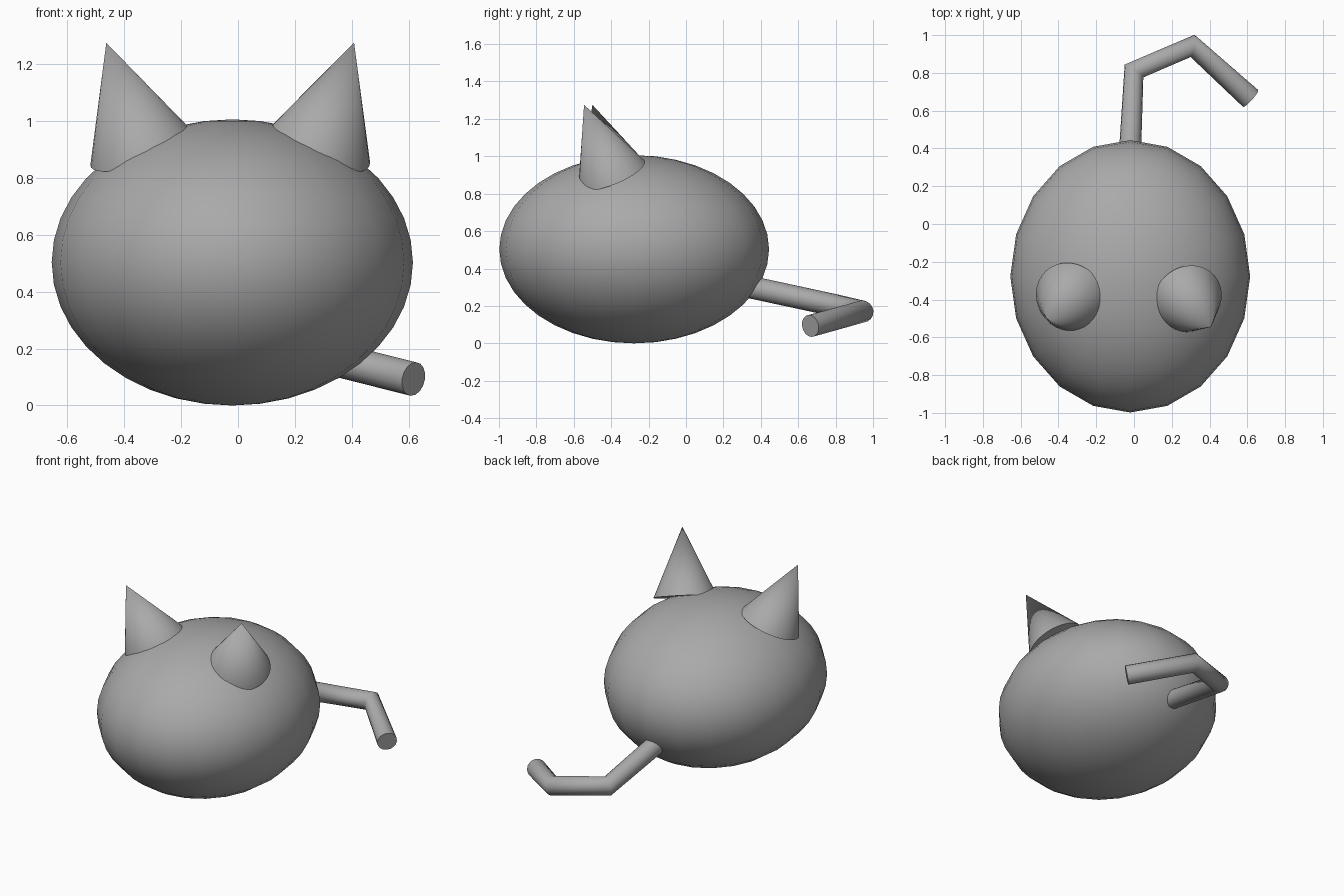
import bpy
from mathutils import Vector

if "Cube" in bpy.data.objects:
    bpy.data.objects.remove(bpy.data.objects["Cube"])

# One plain grey for the whole model
grey = bpy.data.materials.new("plain_grey")
grey.use_nodes = True
GREY = (0.4, 0.4, 0.4, 1)
grey.diffuse_color = GREY
grey.node_tree.nodes["Principled BSDF"].inputs["Base Color"].default_value = GREY


def finish(obj, name, angle):
    obj.name = name
    obj.data.materials.clear()
    obj.data.materials.append(grey)
    bpy.ops.object.select_all(action='DESELECT')
    obj.select_set(True)
    bpy.context.view_layer.objects.active = obj
    bpy.ops.object.shade_smooth_by_angle(angle=angle)


def make_ear(name, base, tip):
    base, tip = Vector(base), Vector(tip)
    axis = tip - base
    bpy.ops.mesh.primitive_cone_add(
        vertices=32, radius1=0.19, radius2=0, depth=axis.length,
        location=(base + tip) / 2,
        rotation=axis.to_track_quat('Z', 'Y').to_euler())
    finish(bpy.context.object, name, 0.9)


# Egg-shaped body
bpy.ops.mesh.primitive_uv_sphere_add(segments=20, ring_count=20, radius=1,
                                     location=(-0.02, -0.277, 0.503))
body = bpy.context.object
body.scale = (0.635, 0.721, 0.503)
bpy.ops.object.transform_apply(location=False, rotation=False, scale=True)
finish(body, "body", 0.9)

# Pointed ears, leaning outward and forward, resting on the body
make_ear("left_ear", (0.283, -0.397, 0.905), (0.408, -0.545, 1.275))
make_ear("right_ear", (-0.338, -0.388, 0.9), (-0.463, -0.5, 1.275))

# Bent tail: a round tube along a path with two sharp bends
path = [(-0.025, 0.3, 0.31), (0, 0.81, 0.2), (0.31, 0.943, 0.17), (0.617, 0.665, 0.093)]
curve = bpy.data.curves.new("tail", 'CURVE')
curve.dimensions = '3D'
curve.bevel_depth = 0.06
curve.bevel_resolution = 6
curve.use_fill_caps = True
spline = curve.splines.new('POLY')
spline.points.add(len(path) - 1)
for point, co in zip(spline.points, path):
    point.co = (*co, 1)
tail = bpy.data.objects.new("tail", curve)
bpy.context.collection.objects.link(tail)
bpy.ops.object.select_all(action='DESELECT')
tail.select_set(True)
bpy.context.view_layer.objects.active = tail
bpy.ops.object.convert(target='MESH')
finish(bpy.context.object, "tail", 1.2)
